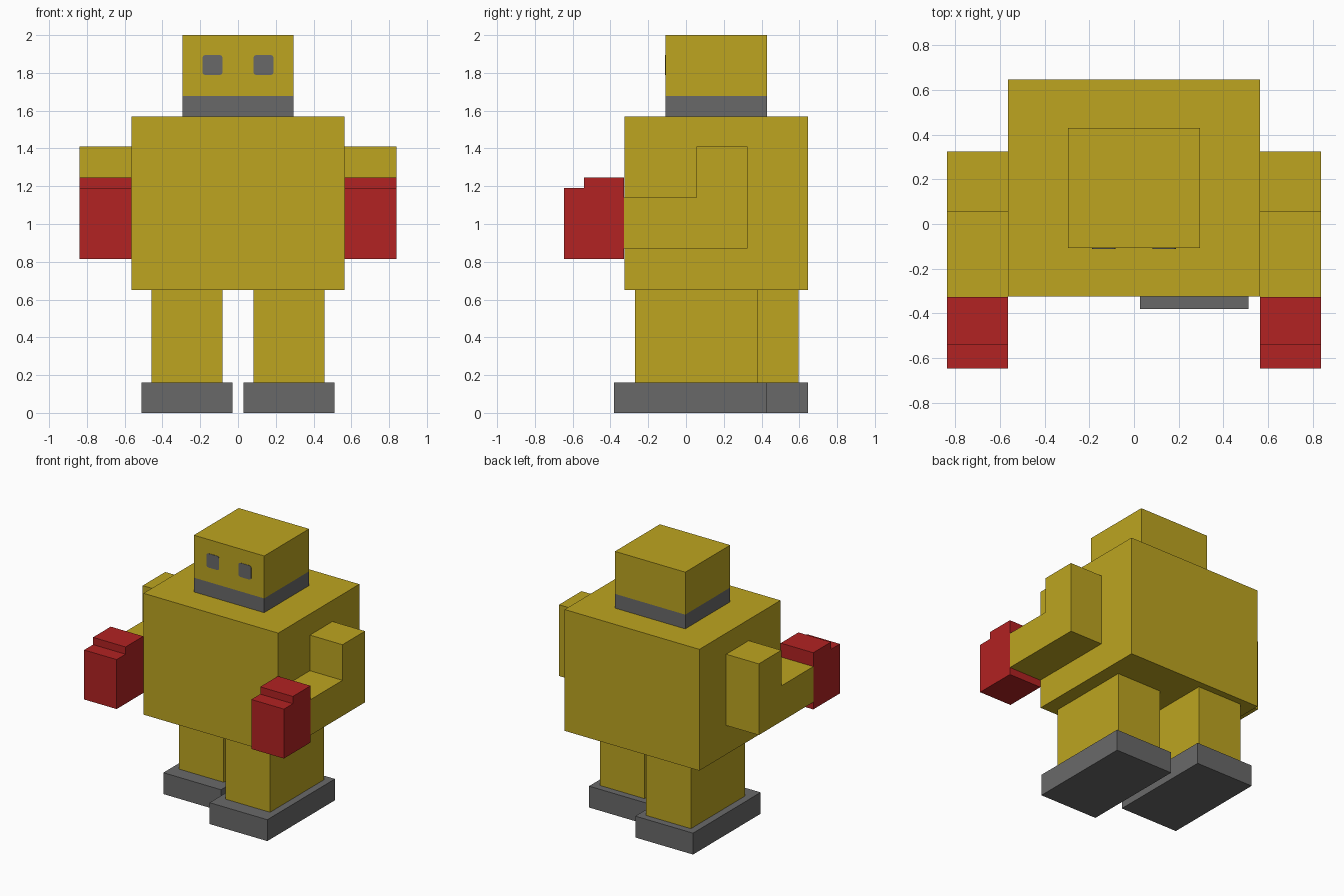
import bpy, bmesh, math

cube = bpy.data.objects.get("Cube")
if cube:
    bpy.data.objects.remove(cube, do_unlink=True)


def material(name, rgb):
    m = bpy.data.materials.new(name)
    m.use_nodes = True
    col = (*rgb, 1.0)
    m.diffuse_color = col
    m.node_tree.nodes["Principled BSDF"].inputs["Base Color"].default_value = col
    return m


YELLOW = material("mustard yellow", (0.509, 0.376, 0.0144))
RED = material("glove red", (0.445, 0.016, 0.016))
GREY = material("dark grey", (0.141, 0.141, 0.141))


def extrude(name, points, a, b, mat, axis):
    """Flat-faced prism: (y, z) outline along x, or (x, z) outline along y, from a to b."""
    place = (lambda p, d: (d, p[0], p[1])) if axis == 'x' else (lambda p, d: (p[0], d, p[1]))
    bm = bmesh.new()
    near = [bm.verts.new(place(p, a)) for p in points]
    far = [bm.verts.new(place(p, b)) for p in points]
    bm.faces.new(near)
    bm.faces.new(far)
    n = len(points)
    for i in range(n):
        j = (i + 1) % n
        bm.faces.new((near[i], near[j], far[j], far[i]))
    bmesh.ops.recalc_face_normals(bm, faces=bm.faces)
    me = bpy.data.meshes.new(name)
    bm.to_mesh(me)
    bm.free()
    me.materials.append(mat)
    ob = bpy.data.objects.new(name, me)
    bpy.context.scene.collection.objects.link(ob)
    return ob


def box(name, x, y, z, mat):
    outline = [(y[0], z[0]), (y[1], z[0]), (y[1], z[1]), (y[0], z[1])]
    return extrude(name, outline, x[0], x[1], mat, 'x')


def rounded_square(cx, cz, half, r, steps=3):
    pts = []
    for q in range(4):
        ang0 = q * math.pi / 2
        sx, sz = ((1, 1), (-1, 1), (-1, -1), (1, -1))[q]
        for k in range(steps + 1):
            t = ang0 + k * math.pi / 2 / steps
            pts.append((cx + sx * (half - r) + r * math.cos(t),
                        cz + sz * (half - r) + r * math.sin(t)))
    return pts


# Torso and head with its neck band
box("torso", (-0.565, 0.565), (-0.325, 0.647), (0.65, 1.57), YELLOW)
box("neck_band", (-0.295, 0.295), (-0.108, 0.43), (1.57, 1.678), GREY)
box("head", (-0.295, 0.295), (-0.108, 0.43), (1.678, 2.0), YELLOW)

# Side profiles (y, z): bent arm and stepped glove
ARM = [(-0.328, 0.87), (0.325, 0.87), (0.325, 1.41),
       (0.055, 1.41), (0.055, 1.14), (-0.328, 1.14)]
GLOVE = [(-0.647, 0.815), (-0.328, 0.815), (-0.328, 1.245),
         (-0.54, 1.245), (-0.54, 1.19), (-0.647, 1.19)]

# Paired parts; the right leg is set back in a walking pose
for side, s, step in (("left", 1, 0.0), ("right", -1, 0.217)):
    extrude(f"{side}_arm", ARM, s * 0.565, s * 0.838, YELLOW, 'x')
    extrude(f"{side}_glove", GLOVE, s * 0.565, s * 0.838, RED, 'x')
    box(f"{side}_leg", (s * 0.083, s * 0.458), (-0.27 + step, 0.378 + step), (0.162, 0.65), YELLOW)
    box(f"{side}_foot", (s * 0.028, s * 0.512), (-0.38 + step, 0.43 + step), (0.0, 0.162), GREY)
    extrude(f"{side}_eye", rounded_square(s * 0.135, 1.842, 0.053, 0.016),
            -0.111, -0.106, GREY, 'y')
